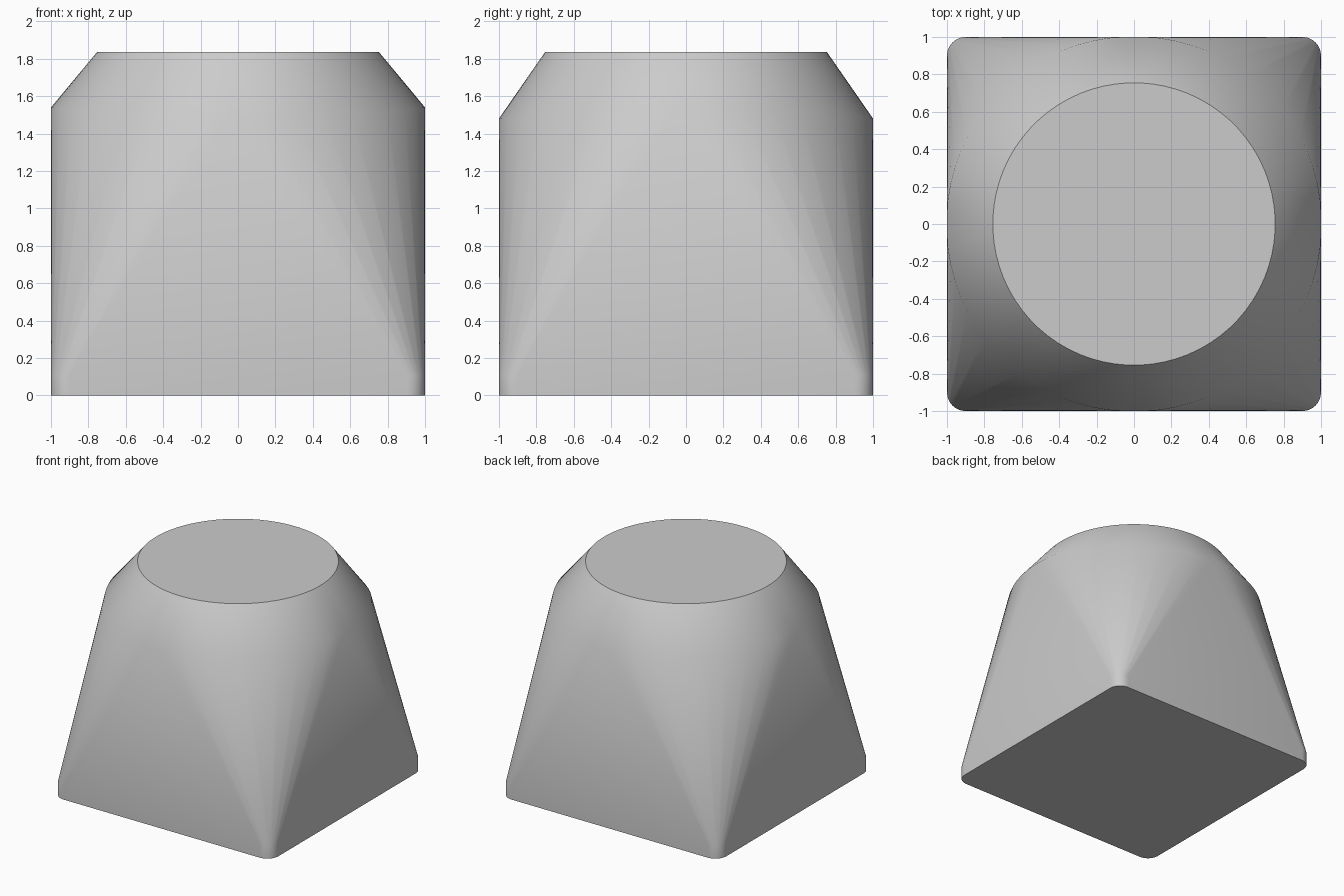
import bpy
import bmesh
from math import cos, sin, pi, radians

cube = bpy.data.objects.get("Cube")
if cube:
    bpy.data.objects.remove(cube, do_unlink=True)

SEGMENTS = 72
CORNER = 0.1
FOOT_HEIGHT = 0.11
TOP_Z, TOP_RADIUS = 1.835, 0.755


def clamp(v):
    return max(-1.0, min(1.0, v))


def foot_ring(z):
    """Rounded square outline."""
    points = []
    for quarter in range(4):
        mid = pi / 4 + quarter * pi / 2
        cx = (1 - CORNER) * (1 if cos(mid) > 0 else -1)
        cy = (1 - CORNER) * (1 if sin(mid) > 0 else -1)
        for i in range(9):
            a = quarter * pi / 2 + i * pi / 16
            points.append((cx + CORNER * cos(a), cy + CORNER * sin(a), z))
    return points


# Shoulder ring dips at front and back, flattened where it meets the walls
angles = [(i + 0.5) * 2 * pi / SEGMENTS for i in range(SEGMENTS)]
shoulder = [(clamp(1.004 * cos(a)), clamp(1.004 * sin(a)),
             1.51 + 0.03 * cos(2 * a)) for a in angles]
top = [(TOP_RADIUS * cos(a), TOP_RADIUS * sin(a), TOP_Z) for a in angles]

# Body skin: square foot blending to a round shoulder and flat top
bm = bmesh.new()
for p in foot_ring(0) + foot_ring(FOOT_HEIGHT) + shoulder + top:
    bm.verts.new(p)
hull = bmesh.ops.convex_hull(bm, input=bm.verts)
loose = [v for v in bm.verts if not v.link_faces]
bmesh.ops.delete(bm, geom=loose, context='VERTS')
bmesh.ops.dissolve_limit(bm, angle_limit=radians(0.5),
                         verts=bm.verts, edges=bm.edges)
bmesh.ops.recalc_face_normals(bm, faces=bm.faces)

mesh = bpy.data.meshes.new("tapered_body")
bm.to_mesh(mesh)
bm.free()
body = bpy.data.objects.new("tapered_body", mesh)
bpy.context.collection.objects.link(body)

# Plain grey
grey = bpy.data.materials.new("plain_grey")
grey.use_nodes = True
colour = (0.6, 0.6, 0.6, 1)
grey.diffuse_color = colour
grey.node_tree.nodes["Principled BSDF"].inputs["Base Color"].default_value = colour
mesh.materials.append(grey)

# Smooth blends, crisp rims
bpy.context.view_layer.objects.active = body
body.select_set(True)
bpy.ops.object.shade_smooth_by_angle(angle=radians(39.5))
